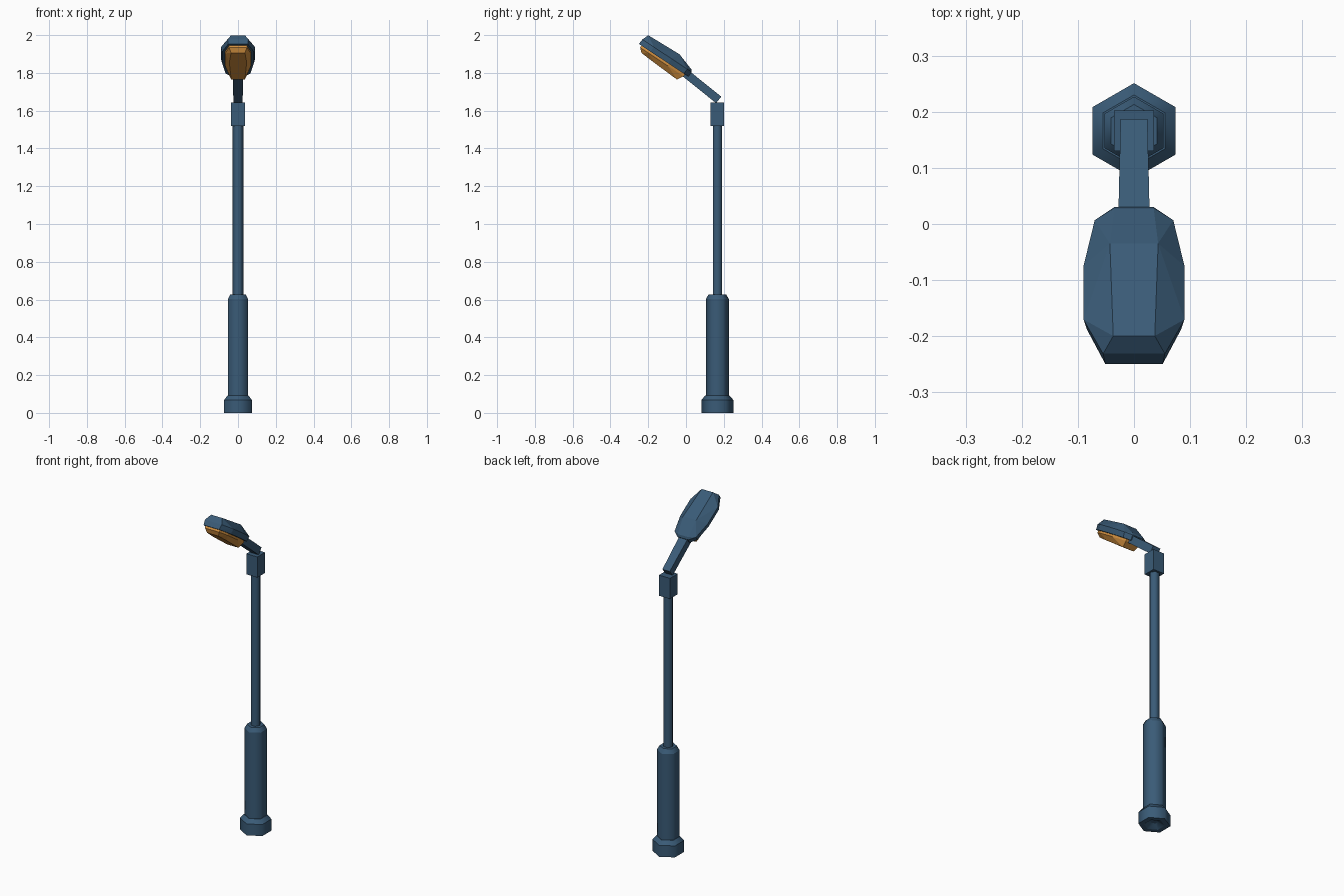
import bpy, bmesh, math
from mathutils import Vector

if "Cube" in bpy.data.objects:
    bpy.data.objects.remove(bpy.data.objects["Cube"])

POLE_Y = 0.166


def material(name, rgb):
    m = bpy.data.materials.new(name)
    m.diffuse_color = (*rgb, 1)
    m.use_nodes = True
    m.node_tree.nodes["Principled BSDF"].inputs["Base Color"].default_value = m.diffuse_color
    return m


BLUE = material("steel blue paint", (0.042, 0.105, 0.185))
AMBER = material("amber lens", (0.65, 0.28, 0.05))


def finish(name, bm, mat):
    bmesh.ops.recalc_face_normals(bm, faces=bm.faces)
    me = bpy.data.meshes.new(name)
    bm.to_mesh(me)
    bm.free()
    me.materials.append(mat)
    ob = bpy.data.objects.new(name, me)
    bpy.context.collection.objects.link(ob)
    return ob


def hex_lathe(name, profile, phase):
    """Six-sided turned part; walls smooth, horizontal rings sharp."""
    bm = bmesh.new()
    rings = []
    for r, z in profile:
        rings.append([bm.verts.new((r * math.cos(phase + k * math.pi / 3),
                                    POLE_Y + r * math.sin(phase + k * math.pi / 3), z))
                      for k in range(6)])
    for a, b in zip(rings, rings[1:]):
        for k in range(6):
            j = (k + 1) % 6
            bm.faces.new((a[k], a[j], b[j], b[k])).smooth = True
    bm.faces.new(rings[0][::-1])
    bm.faces.new(rings[-1])
    for ring in rings:
        for k in range(6):
            bm.edges.get((ring[k], ring[(k + 1) % 6])).smooth = False
    return finish(name, bm, BLUE)


def hull(name, points, mat):
    """Convex faceted part from half its points, mirrored in x."""
    bm = bmesh.new()
    for p in points:
        for s in (1, -1):
            bm.verts.new((s * p[0], p[1], p[2]))
    res = bmesh.ops.convex_hull(bm, input=bm.verts)
    junk = {v for v in res["geom_interior"] + res["geom_unused"]
            if isinstance(v, bmesh.types.BMVert)}
    if junk:
        bmesh.ops.delete(bm, geom=list(junk), context='VERTS')
    bmesh.ops.dissolve_limit(bm, angle_limit=math.radians(2),
                             verts=bm.verts, edges=bm.edges)
    return finish(name, bm, mat)


# Post: foot (with shallow recess below), column, slim pole
POINT_Y, POINT_X = math.pi / 6, 0
hex_lathe("foot", [(0.02, 0.02), (0.055, 0.0), (0.085, 0.0), (0.085, 0.068), (0.064, 0.092)], POINT_Y)
hex_lathe("column", [(0.061, 0.085), (0.061, 0.602), (0.047, 0.627)], POINT_Y)
hex_lathe("pole", [(0.028, 0.61), (0.028, 1.53)], POINT_X)

# Square collar at the pole top
hull("collar", [(0.036, POLE_Y + dy, z) for dy in (-0.036, 0.036) for z in (1.52, 1.642)], BLUE)

# Sloping arm
start, end = Vector((0, 0.173, 1.657)), Vector((0, -0.005, 1.80))
d = (end - start).normalized()
up = Vector((0, -d.z, d.y)) * -1
hull("arm", [(w, *(p + up * h).yz) for p, w in ((start, 0.024), (end, 0.028))
             for h in (-0.022, 0.022)], BLUE)

# Lamp head, built in a tilted frame: u toward the tip, v out of the top
TILT = math.radians(33.4)


def head(x, u, v):
    c, s = math.cos(TILT), math.sin(TILT)
    return (x, 0.025 - c * u + s * v, 1.784 + s * u + c * v)


rim = [(0.055, 0.320), (0.09, 0.247), (0.09, 0.133), (0.07, 0.035), (0.035, 0.007)]
ridge = [(0.037, 0.306, 0.056), (0.043, 0.113, 0.063), (0.035, 0.017, 0.031)]
housing = [head(x, u, 0.02) for x, u in rim]
housing += [head(x * 0.93, u + 0.002, -0.01) for x, u in rim]
housing += [head(*p) for p in ridge]
hull("lamp_housing", housing, BLUE)

# Lens under the housing
lens_top = [(0.047, 0.306), (0.068, 0.25), (0.068, 0.13), (0.045, 0.03)]
lens_low = [(0.037, 0.285, -0.042), (0.046, 0.20, -0.048), (0.036, 0.05, -0.056)]
hull("lamp_lens", [head(x, u, v) for x, u in lens_top for v in (-0.005, -0.022)]
     + [head(*p) for p in lens_low], AMBER)
